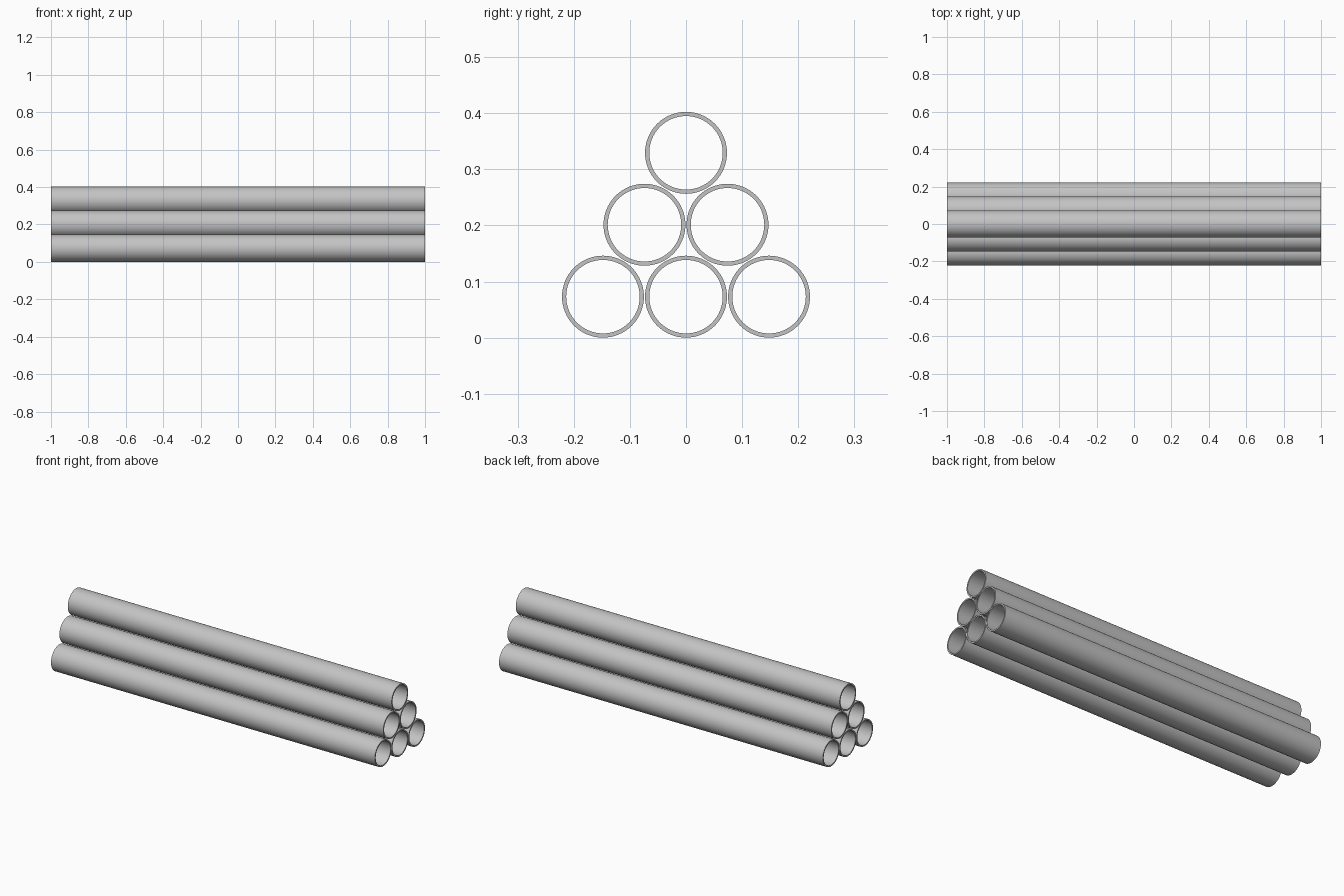
import bpy, bmesh, math

cube = bpy.data.objects.get("Cube")
if cube:
    bpy.data.objects.remove(cube, do_unlink=True)

LENGTH, OUTER, INNER = 2.0, 0.073, 0.0655
SPACING = 0.148
SIDES = 64

# Single grey steel colour
steel = bpy.data.materials.new("grey_steel")
steel.use_nodes = True
steel.diffuse_color = (0.55, 0.55, 0.55, 1)
steel.node_tree.nodes["Principled BSDF"].inputs["Base Color"].default_value = (0.55, 0.55, 0.55, 1)


def pipe(name, y, z):
    """Hollow open tube along x: a closed wall profile swept around its axis."""
    bm = bmesh.new()
    h = LENGTH / 2
    profile = [(-h, OUTER), (h, OUTER), (h, INNER), (-h, INNER)]
    rings = []
    for i in range(SIDES):
        a = math.tau * i / SIDES
        rings.append([bm.verts.new((x, r * math.cos(a), r * math.sin(a))) for x, r in profile])
    for i in range(SIDES):
        a, b = rings[i], rings[(i + 1) % SIDES]
        for k in range(4):
            n = (k + 1) % 4
            bm.faces.new((a[k], a[n], b[n], b[k]))
    bmesh.ops.recalc_face_normals(bm, faces=bm.faces)
    mesh = bpy.data.meshes.new(name)
    bm.to_mesh(mesh)
    bm.free()
    mesh.materials.append(steel)
    obj = bpy.data.objects.new(name, mesh)
    obj.location = (0, y, z)
    bpy.context.collection.objects.link(obj)
    return obj


# Pyramid stack: three, two, one
pipes = []
for row, label in enumerate(("bottom", "middle", "top")):
    count = 3 - row
    for i in range(count):
        y = (i - (count - 1) / 2) * SPACING
        z = OUTER + row * SPACING * math.sin(math.pi / 3)
        pipes.append(pipe(f"{label}_pipe_{i + 1}", y, z))

# Smooth walls, sharp rims
bpy.ops.object.select_all(action='DESELECT')
for obj in pipes:
    obj.select_set(True)
bpy.context.view_layer.objects.active = pipes[0]
bpy.ops.object.shade_smooth_by_angle(angle=math.radians(30))
